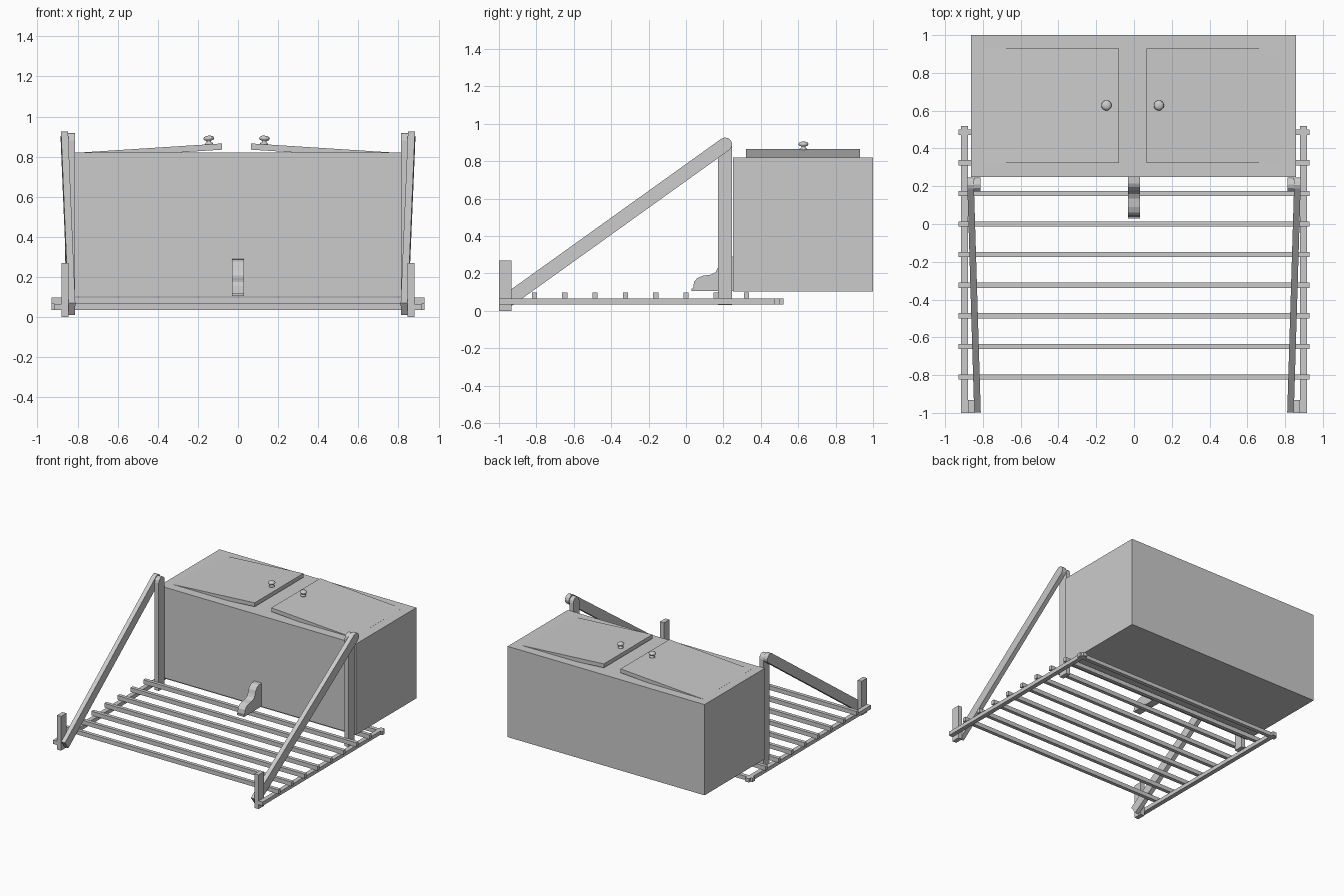
import bpy, bmesh
from math import pi, cos, sin, atan2
from mathutils import Vector

if "Cube" in bpy.data.objects:
    bpy.data.objects.remove(bpy.data.objects["Cube"])


def finish(name, bm):
    bmesh.ops.recalc_face_normals(bm, faces=bm.faces[:])
    me = bpy.data.meshes.new(name)
    bm.to_mesh(me)
    bm.free()
    ob = bpy.data.objects.new(name, me)
    bpy.context.collection.objects.link(ob)
    return ob


def box(name, x0, x1, y0, y1, z0, z1):
    bm = bmesh.new()
    bmesh.ops.create_cube(bm, size=1)
    for v in bm.verts:
        v.co = ((x0 + x1) / 2 + v.co.x * (x1 - x0),
                (y0 + y1) / 2 + v.co.y * (y1 - y0),
                (z0 + z1) / 2 + v.co.z * (z1 - z0))
    return finish(name, bm)


def side_plate(name, profile, x0, x1, shift=lambda y: 0.0):
    """Extrude a (y, z) outline along x; shift leans it sideways along y."""
    bm = bmesh.new()
    a, b = ([bm.verts.new((x + shift(y), y, z)) for y, z in profile] for x in (x0, x1))
    n = len(profile)
    bm.faces.new(a)
    bm.faces.new(b[::-1])
    for i in range(n):
        j = (i + 1) % n
        bm.faces.new((a[i], b[i], b[j], a[j]))
    return finish(name, bm)


def rounded_bar(start, end, r, steps=6):
    """Outline of a bar with a square start and a round end."""
    a = atan2(end[1] - start[1], end[0] - start[0])
    nx, nz = -sin(a) * r, cos(a) * r
    pts = [(start[0] + nx, start[1] + nz), (start[0] - nx, start[1] - nz)]
    for i in range(steps + 1):
        t = a - pi / 2 + pi * i / steps
        pts.append((end[0] + r * cos(t), end[1] + r * sin(t)))
    return pts


def knob(name, loc, tilt):
    profile = [(0, 0), (.02, 0), (.02, .006), (.011, .011), (.011, .018),
               (.022, .022), (.027, .03), (.023, .038), (.012, .043), (0, .044)]
    bm = bmesh.new()
    vs = [bm.verts.new((r, 0, z)) for r, z in profile]
    es = [bm.edges.new(p) for p in zip(vs, vs[1:])]
    bmesh.ops.spin(bm, geom=vs + es, axis=(0, 0, 1), cent=(0, 0, 0), angle=2 * pi, steps=20)
    bmesh.ops.remove_doubles(bm, verts=bm.verts[:], dist=1e-5)
    for f in bm.faces:
        f.smooth = True
    ob = finish(name, bm)
    ob.location = loc
    ob.rotation_euler.y = tilt


# Main chest
box("chest", -.862, .857, .25, 1, .104, .82)

# Slatted platform
for i in range(8):
    y = -.81 + i * .162
    box("slat", -.93, .93, y - .014, y + .014, .065, .098)
box("rear_crossbar", -.93, .93, .47, .50, .035, .065)

# Side frames: rail, front post, upright, leaning brace
brace = rounded_bar((-.976, .04), (.21, .89), .037)
upright = rounded_bar((.208, .032), (.208, .882), .037)
for s in (-1, 1):
    box("side_rail", *sorted((s * .88, s * .915)), -1, .52, .035, .065)
    box("front_post", *sorted((s * .845, s * .88)), -1, -.933, 0, .27)
    side_plate("upright", upright, s * .812, s * .847)
    side_plate("brace", brace, s * .811, s * .846,
               lambda y, s=s: s * .037 * (y + 1) / 1.22)

# Slightly raised lids, hinged at the outer edges, with knobs
slope = .0638
for s, inner, kx in ((-1, .08, .144), (1, .066, .13)):
    lid = box("lid", *sorted((s * inner, s * (inner + .715))), .322, .93, .835, .866)
    for v in lid.data.vertices:
        v.co.z -= (abs(v.co.x) - inner) * slope
    knob("lid_knob", (s * kx, .628, .861), s * slope)

# Foot pedal on the front
pedal = [(.25, .29), (.215, .288), (.195, .278), (.178, .258), (.17, .23), (.158, .207),
         (.135, .194), (.09, .188), (.06, .175), (.043, .155), (.038, .12), (.25, .12)]
side_plate("foot_pedal", pedal, -.031, .031)
box("pedal_plate", -.031, .031, .03, .25, .106, .12)
